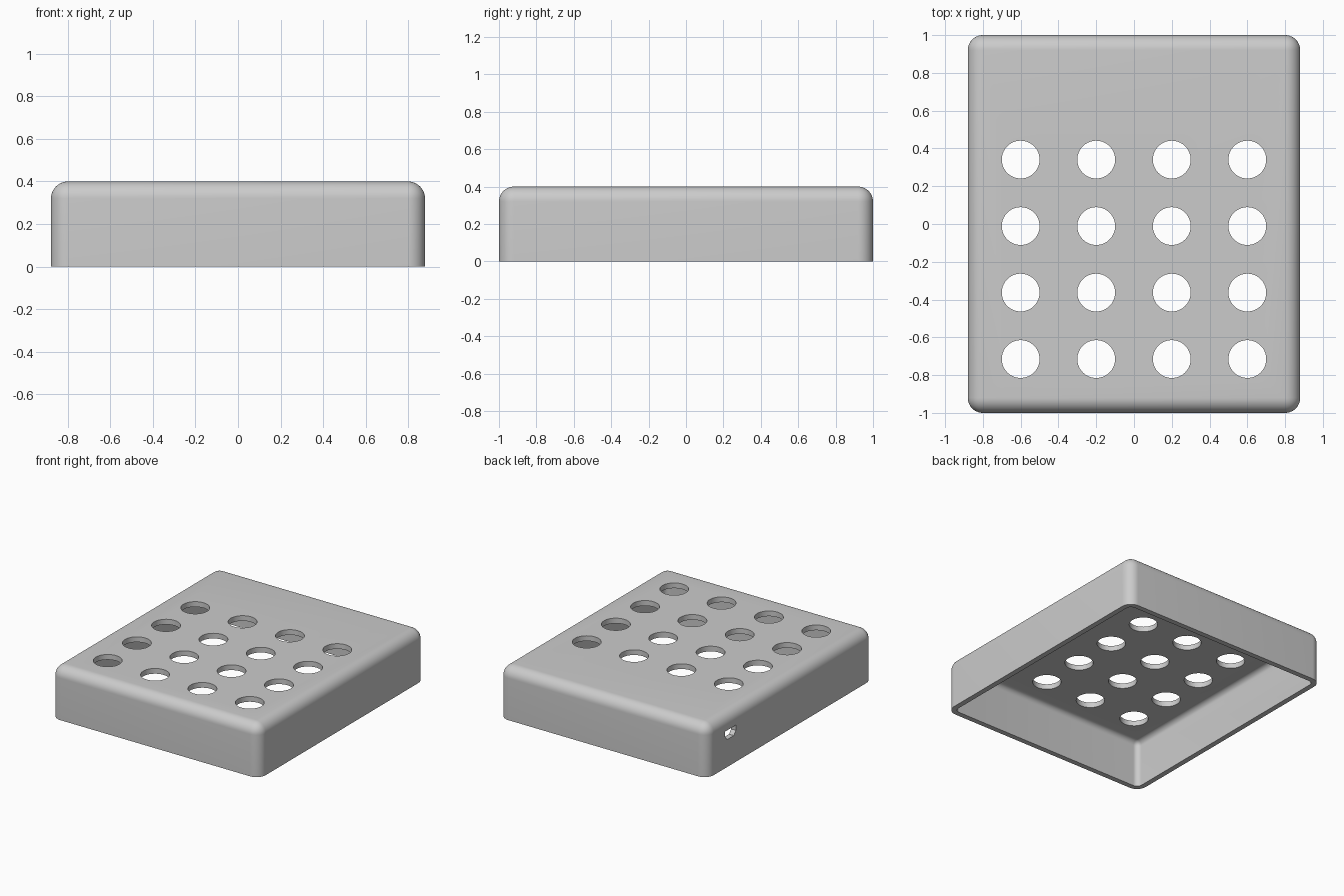
import bpy, bmesh, math
from mathutils import Matrix, Vector

cube = bpy.data.objects.get("Cube")
if cube:
    bpy.data.objects.remove(cube, do_unlink=True)

WIDTH, LENGTH, HEIGHT = 1.76, 2.0, 0.4
RADIUS, WALL = 0.08, 0.04


def add_object(name, bm):
    mesh = bpy.data.meshes.new(name)
    bmesh.ops.recalc_face_normals(bm, faces=bm.faces)
    bm.to_mesh(mesh)
    bm.free()
    obj = bpy.data.objects.new(name, mesh)
    bpy.context.collection.objects.link(obj)
    return obj


# Material
grey = bpy.data.materials.new("light_grey")
grey.use_nodes = True
grey.diffuse_color = (0.6, 0.6, 0.6, 1)
grey.node_tree.nodes["Principled BSDF"].inputs["Base Color"].default_value = (0.6, 0.6, 0.6, 1)

# Case: rounded box, all edges but the bottom ones are filleted
bm = bmesh.new()
bmesh.ops.create_cube(bm, size=1)
bmesh.ops.scale(bm, vec=(WIDTH, LENGTH, HEIGHT), verts=bm.verts)
bmesh.ops.translate(bm, vec=(0, 0, HEIGHT / 2), verts=bm.verts)
rounded = [e for e in bm.edges if max(v.co.z for v in e.verts) > 0.01]
bmesh.ops.bevel(bm, geom=rounded, offset=RADIUS, segments=10, profile=0.5,
                affect='EDGES', clamp_overlap=True)

# Open the underside
bottom = [f for f in bm.faces if all(v.co.z < 0.001 for v in f.verts)]
bmesh.ops.delete(bm, geom=bottom, context='FACES')
case = add_object("case_shell", bm)
case.data.materials.append(grey)

shell = case.modifiers.new("wall", 'SOLIDIFY')
shell.thickness = WALL
shell.offset = -1
shell.use_even_offset = True

# Cutter for the four by four grid of button holes
bm = bmesh.new()
for col in range(4):
    for row in range(4):
        spot = Vector((-0.6 + 0.4 * col, -0.715 + 0.352 * row, HEIGHT))
        bmesh.ops.create_cone(bm, cap_ends=True, segments=64, radius1=0.1, radius2=0.1,
                              depth=0.2, matrix=Matrix.Translation(spot))
button_cutter = add_object("button_hole_cutter", bm)

# Cutter for the small cable socket in one side wall, wider at its top
bm = bmesh.new()
profile = [(-0.065, 0.035), (0.065, 0.035), (0.065, -0.005),
           (0.04, -0.035), (-0.04, -0.035), (-0.065, -0.005)]
face = bm.faces.new([bm.verts.new((-WIDTH / 2 - 0.1, 0.72 + y, 0.245 + z)) for y, z in profile])
grown = bmesh.ops.extrude_face_region(bm, geom=[face])["geom"]
bmesh.ops.translate(bm, vec=(0.2, 0, 0),
                    verts=[g for g in grown if isinstance(g, bmesh.types.BMVert)])
socket_cutter = add_object("socket_cutter", bm)

# Cut the holes
for cutter in (button_cutter, socket_cutter):
    cut = case.modifiers.new(cutter.name, 'BOOLEAN')
    cut.operation = 'DIFFERENCE'
    cut.solver = 'EXACT'
    cut.object = cutter

bpy.ops.object.select_all(action='DESELECT')
case.select_set(True)
bpy.context.view_layer.objects.active = case
for name in [m.name for m in case.modifiers]:
    bpy.ops.object.modifier_apply(modifier=name)
for cutter in (button_cutter, socket_cutter):
    bpy.data.objects.remove(cutter, do_unlink=True)

bpy.ops.object.shade_smooth_by_angle(angle=math.radians(30))
